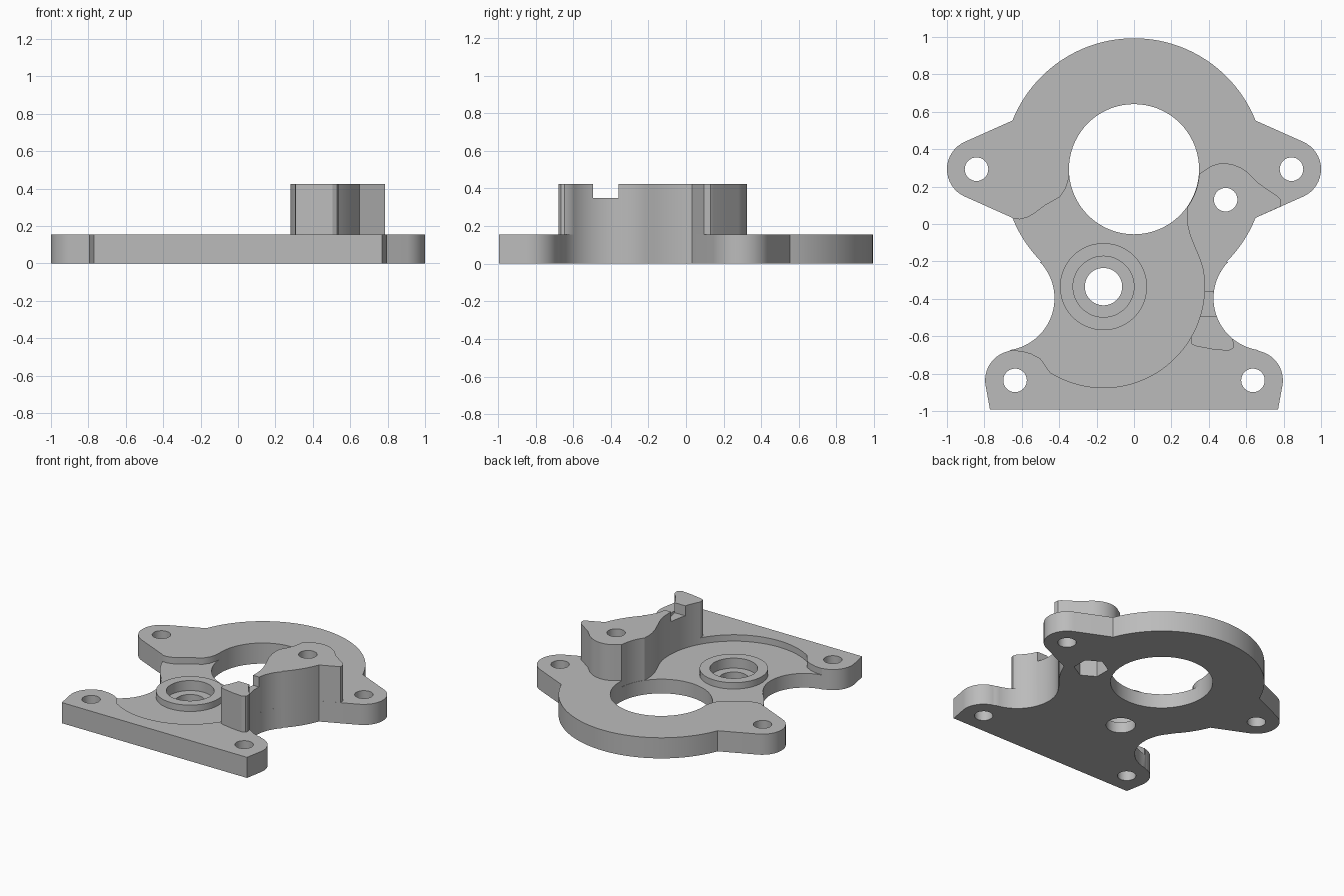
import bpy, bmesh
from math import sin, cos, radians

if "Cube" in bpy.data.objects:
    bpy.data.objects.remove(bpy.data.objects["Cube"])

grey = bpy.data.materials.new("light_grey")
grey.use_nodes = True
grey.diffuse_color = (0.5, 0.5, 0.5, 1)
grey.node_tree.nodes["Principled BSDF"].inputs["Base Color"].default_value = (0.5, 0.5, 0.5, 1)

THICK, FLOOR, TOP = 0.155, 0.107, 0.425
BORE = (0, 0.293)
BEARING = (-0.163, -0.335)
PIVOT = (0.49, 0.13)
WAIST = (0.705, -0.397)


def arc(centre, r, a0, a1, n=16):
    """Points on an arc, angles in degrees."""
    angles = [radians(a0 + (a1 - a0) * i / n) for i in range(n + 1)]
    return [(centre[0] + r * cos(a), centre[1] + r * sin(a)) for a in angles]


def circle(centre, r, n=48, start=0):
    return arc(centre, r, start, start + 360, n)[:-1]


def prism(name, points, z0, z1):
    """Extrude a flat outline between two heights."""
    bm = bmesh.new()
    face = bm.faces.new([bm.verts.new((x, y, z0)) for x, y in points])
    out = bmesh.ops.extrude_face_region(bm, geom=[face])
    verts = [v for v in out["geom"] if isinstance(v, bmesh.types.BMVert)]
    bmesh.ops.translate(bm, verts=verts, vec=(0, 0, z1 - z0))
    bmesh.ops.recalc_face_normals(bm, faces=bm.faces)
    mesh = bpy.data.meshes.new(name)
    bm.to_mesh(mesh)
    bm.free()
    mesh.materials.append(grey)
    obj = bpy.data.objects.new(name, mesh)
    bpy.context.scene.collection.objects.link(obj)
    return obj


def cut(obj, points, z0, z1):
    """Subtract a prism and apply the result."""
    cutter = prism("cutter", points, z0, z1)
    cutter.hide_render = True
    mod = obj.modifiers.new("cut", 'BOOLEAN')
    mod.operation, mod.solver, mod.object = 'DIFFERENCE', 'EXACT', cutter
    graph = bpy.context.evaluated_depsgraph_get()
    mesh = bpy.data.meshes.new_from_object(obj.evaluated_get(graph))
    obj.modifiers.clear()
    obj.data = mesh
    bpy.data.objects.remove(cutter)


# Mirrored plate outline: round head, ears, waist and feet
side = (arc(BORE, 0.7, 90, 21.8, 24)
        + arc((0.84, 0.293), 0.16, 66, -66)
        + arc(BORE, 0.7, -21.8, -45, 10)
        + arc(WAIST, 0.28, 136, 261, 24)
        + arc((0.636, -0.836), 0.16, 78, -8)
        + [(0.77, -0.993)])
plate = prism("base_plate", side + [(-x, y) for x, y in reversed(side[1:])], 0, THICK)

# Wall edge shared by the tall block and the recess
inner_edge = (arc(BEARING, 0.54, -30, 10, 14)
              + [(0.352, -0.187), (0.33, -0.135), (0.3, -0.06), (0.285, 0), (0.282, 0.045)]
              + arc(BORE, 0.35, -36, -4, 10))

# Recessed floor, open to the side at the waist
recess = ([(0.2, 0.293)] + inner_edge[::-1]
          + arc(BEARING, 0.54, -32, -122, 32)
          + [(-0.5, -0.72), (-0.55, -0.693), (-0.6, -0.679), (-0.66, -0.675),
             (-0.72, -0.6), (-0.72, 0), (-0.65, 0.028), (-0.61, 0.025),
             (-0.57, 0.036), (-0.535, 0.055), (-0.475, 0.1), (-0.395, 0.145),
             (-0.365, 0.19), (-0.35, 0.24), (-0.345, 0.293)])
cut(plate, recess, FLOOR, 0.3)

# Bores, screw holes and hexagonal nut pocket
cut(plate, circle(BORE, 0.348, 72), -0.1, 0.3)
cut(plate, circle(BEARING, 0.1), -0.1, 0.3)
cut(plate, circle(BEARING, 0.163), 0.08, 0.3)
for s in (-1, 1):
    cut(plate, circle((s * 0.842, 0.293), 0.063, 32), -0.1, 0.3)
    cut(plate, circle((s * 0.636, -0.836), 0.063, 32), -0.1, 0.3)
cut(plate, circle(PIVOT, 0.063, 32), -0.1, 0.3)
cut(plate, circle(PIVOT, 0.118, 6, 30), -0.1, 0.12)

# Raised ring round the bearing seat
ring = prism("bearing_ring", circle(BEARING, 0.233), FLOOR, THICK)
cut(ring, circle(BEARING, 0.163), 0, 0.3)

# Tall side block with a notch across its narrow part
block_outline = (inner_edge
                 + [(0.38, 0.288), (0.415, 0.311), (0.45, 0.322), (0.49, 0.325),
                    (0.53, 0.318), (0.57, 0.302), (0.605, 0.278), (0.663, 0.22),
                    (0.77, 0.147), (0.784, 0.13), (0.787, 0.095)]
                 + arc(BORE, 0.7, -21.8, -45, 10)
                 + arc(WAIST, 0.28, 136, 230, 20)
                 + [(0.536, -0.645), (0.53, -0.665), (0.505, -0.678), (0.42, -0.67),
                    (0.33, -0.653), (0.308, -0.642)])
block = prism("side_block", block_outline, THICK, TOP)
cut(block, circle(PIVOT, 0.063, 32), 0, 0.6)
cut(block, [(0.2, -0.495), (0.7, -0.495), (0.7, -0.36), (0.2, -0.36)], 0.35, 0.6)

# Smooth curved walls, sharp edges
bpy.ops.object.select_all(action='DESELECT')
for part in (plate, ring, block):
    part.select_set(True)
bpy.context.view_layer.objects.active = plate
bpy.ops.object.shade_smooth_by_angle(angle=radians(30))
